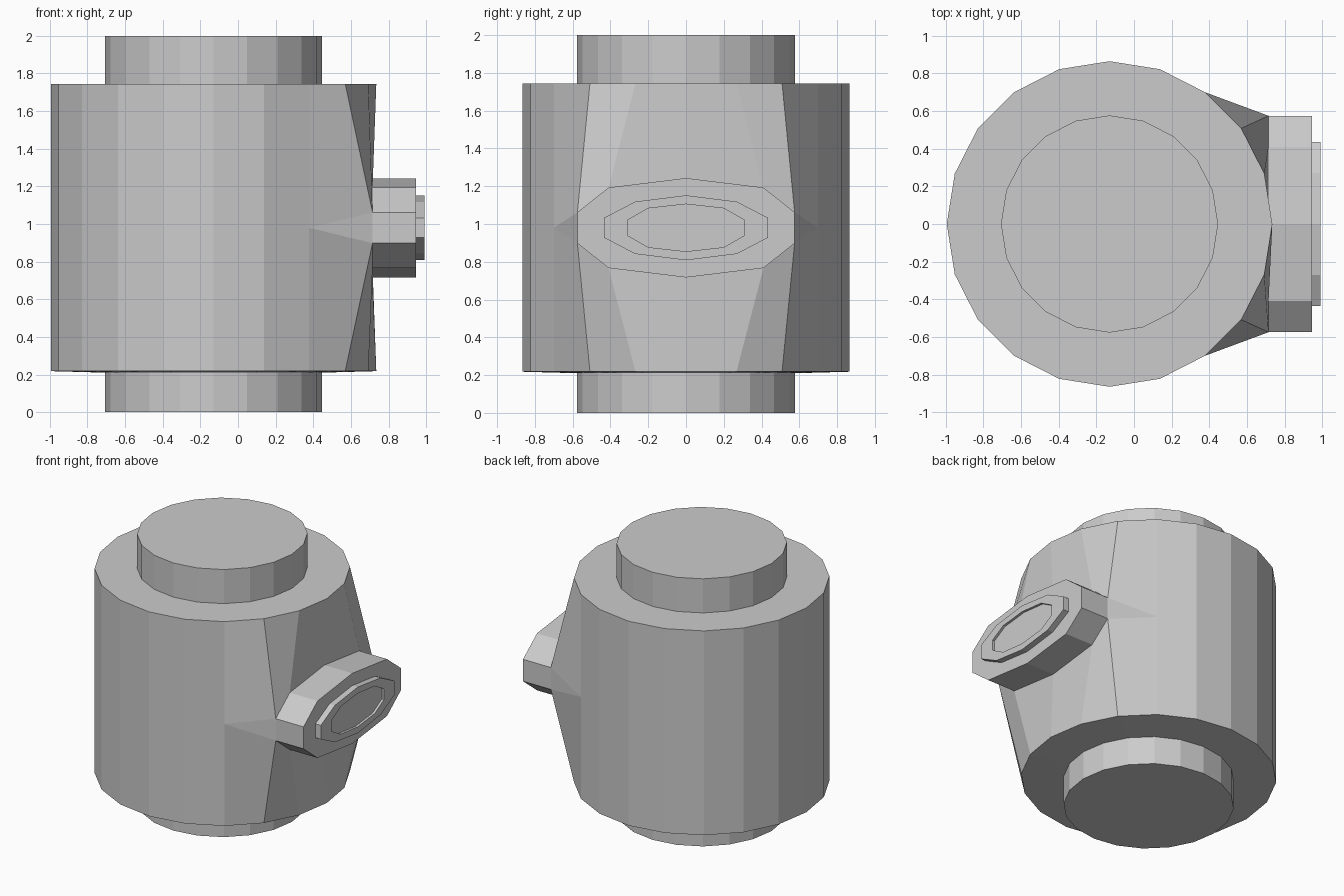
import bpy, bmesh
from math import cos, sin, pi

if "Cube" in bpy.data.objects:
    bpy.data.objects.remove(bpy.data.objects["Cube"])

N, CX, MID = 20, -0.13, 0.98


def finish(bm, name):
    bm.normal_update()
    mesh = bpy.data.meshes.new(name)
    bm.to_mesh(mesh)
    bm.free()
    obj = bpy.data.objects.new(name, mesh)
    bpy.context.collection.objects.link(obj)


def loft(bm, a, b, skip=()):
    n = len(a)
    for i in range(n):
        if i not in skip:
            j = (i + 1) % n
            bm.faces.new((a[i], a[j], b[j], b[i]))


def oval(x, ys, hs):
    """Ten-sided port outline, counter-clockwise from the lower -y corner."""
    (y1, y2), (h0, h1, h2) = ys, hs
    low = [(-y2, -h2), (-y1, -h1), (0, -h0), (y1, -h1), (y2, -h2)]
    up = [(-y, -h) for y, h in low]
    return [(x, y, MID + h) for y, h in low + up]


FLANGE = ((0.41, 0.575), (0.263, 0.213, 0.082))
COLLAR = ((0.27, 0.435), (0.172, 0.138, 0.052))
RECESS = ((0.20, 0.31), (0.125, 0.103, 0.04))

# Main drum with the two end collars
bm = bmesh.new()
rings = []
for r, z in [(0.577, 0), (0.577, 0.21), (0.865, 0.218),
             (0.865, 1.745), (0.577, 1.745), (0.577, 2.0)]:
    rings.append([bm.verts.new((CX + r * cos(2 * pi * i / N),
                                r * sin(2 * pi * i / N), z)) for i in range(N)])
for s in range(5):
    loft(bm, rings[s], rings[s + 1],
         {0, 1, 2, 17, 18, 19} if s == 2 else ())
bm.faces.new(rings[0][::-1])
bm.faces.new(rings[-1])

# Drum wall drawn forward to meet the side port
bot, top = rings[2], rings[3]
left, right = [bm.verts.new((top[k].co.x, top[k].co.y, MID)) for k in (-3, 3)]
edge = [bm.verts.new(p) for p in oval(0.715, *FLANGE)]
low = [left] + edge[:5] + [right]
up = [left] + edge[5:][::-1] + [right]
for i in range(6):
    k = i - 3
    bm.faces.new((bot[k], bot[k + 1], low[i + 1], low[i]))
    bm.faces.new((up[i], up[i + 1], top[k + 1], top[k]))
bm.faces.new((left, low[1], up[1]))
bm.faces.new((low[5], right, up[5]))
finish(bm, "drum")

# Side port: flange, raised collar and shallow recess
bm = bmesh.new()
steps = [(0.715, FLANGE), (0.945, FLANGE), (0.945, COLLAR),
         (0.99, COLLAR), (0.99, RECESS), (0.972, RECESS)]
port = [[bm.verts.new(p) for p in oval(x, *shape)] for x, shape in steps]
for a, b in zip(port, port[1:]):
    loft(bm, a, b)
bm.faces.new(port[-1])
finish(bm, "side_port")
